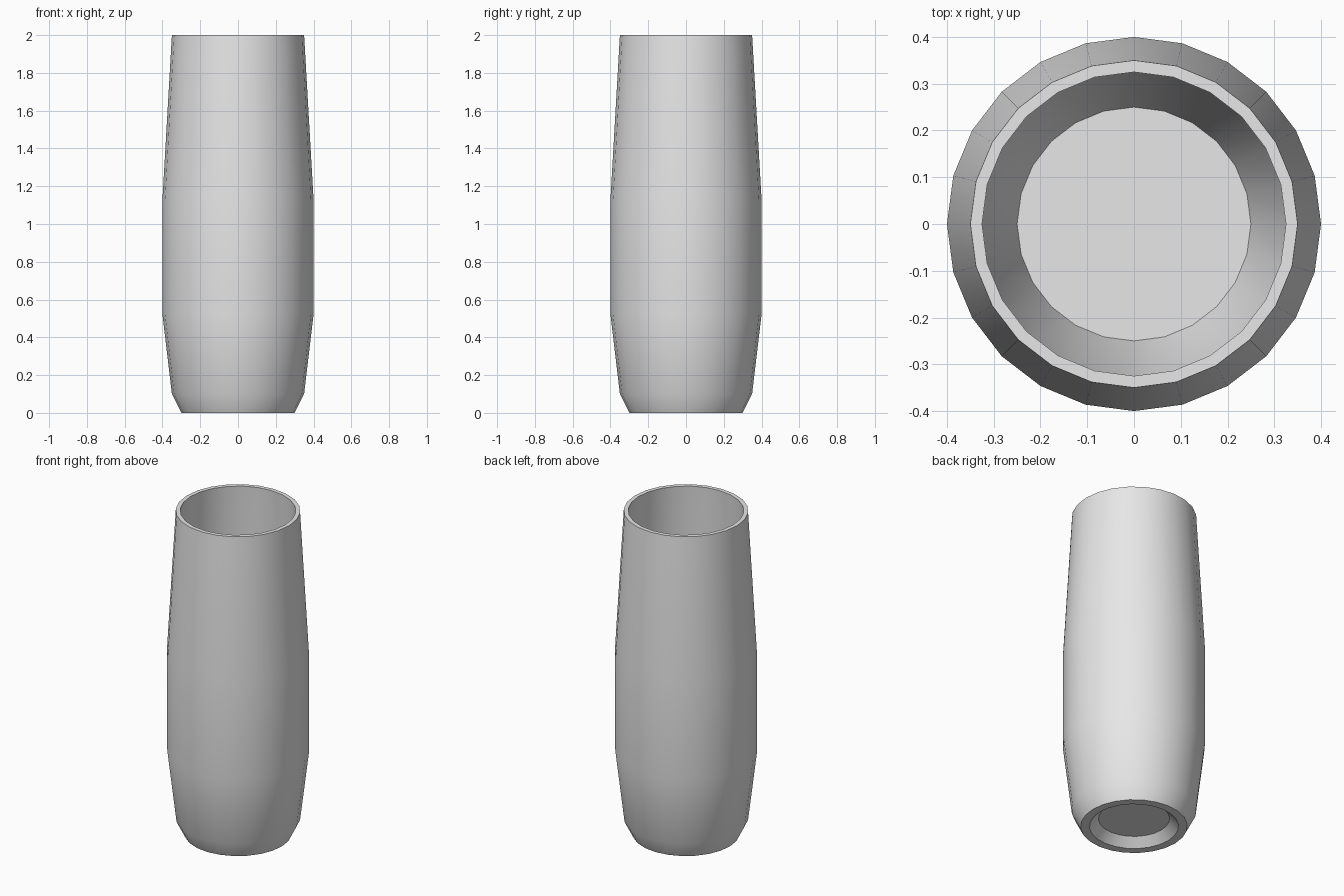
import bpy
import math

cube = bpy.data.objects.get("Cube")
if cube:
    bpy.data.objects.remove(cube, do_unlink=True)

SIDES = 24

# One plain grey for the whole vessel
grey = bpy.data.materials.new("plain_grey")
grey.use_nodes = True
colour = (0.8, 0.8, 0.8, 1.0)
grey.diffuse_color = colour
grey.node_tree.nodes["Principled BSDF"].inputs["Base Color"].default_value = colour


def lathe(name, profile, material):
    """Revolve a (radius, z) profile about z and cap both open ends."""
    verts = []
    for radius, z in profile:
        for i in range(SIDES):
            a = math.tau * i / SIDES
            verts.append((radius * math.cos(a), radius * math.sin(a), z))
    faces = []
    for r in range(len(profile) - 1):
        for i in range(SIDES):
            j = (i + 1) % SIDES
            low, high = r * SIDES, (r + 1) * SIDES
            faces.append((low + i, low + j, high + j, high + i))
    faces.append(tuple(reversed(range(SIDES))))
    last = (len(profile) - 1) * SIDES
    faces.append(tuple(range(last, last + SIDES)))
    mesh = bpy.data.meshes.new(name)
    mesh.from_pydata(verts, [], faces)
    mesh.materials.append(material)
    mesh.update()
    obj = bpy.data.objects.new(name, mesh)
    bpy.context.collection.objects.link(obj)
    return obj


# Underside recess, foot, outer wall, rim, inner wall, inside floor
outer = [(0.20, 0.05), (0.25, 0.0), (0.30, 0.0), (0.35, 0.10),
         (0.40, 0.52), (0.40, 1.13), (0.35, 2.0)]
inner = [(0.325, 2.0), (0.375, 1.13), (0.375, 0.52), (0.25, 0.10)]
vessel = lathe("tumbler", outer + inner, grey)

# Smooth walls with crisp rim, foot and floor edges
bpy.ops.object.select_all(action="DESELECT")
vessel.select_set(True)
bpy.context.view_layer.objects.active = vessel
bpy.ops.object.shade_smooth_by_angle(angle=math.radians(30))
